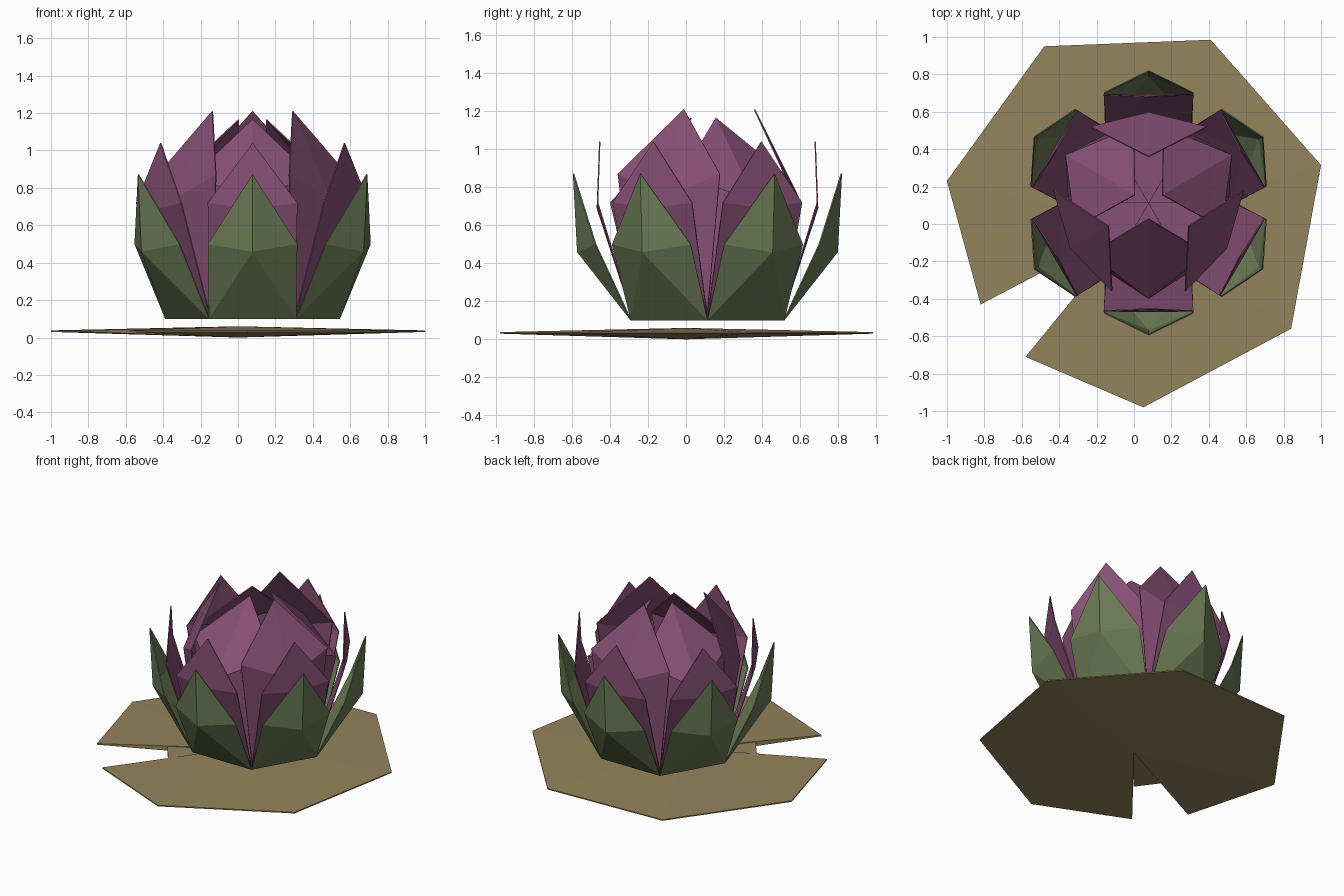
import bpy, bmesh, math
from mathutils import Vector

if "Cube" in bpy.data.objects:
    bpy.data.objects.remove(bpy.data.objects["Cube"])

def material(name, rgb):
    m = bpy.data.materials.new(name)
    m.diffuse_color = (*rgb, 1)
    m.use_nodes = True
    m.node_tree.nodes["Principled BSDF"].inputs["Base Color"].default_value = m.diffuse_color
    return m

TAN = material("dry_tan", (0.295, 0.230, 0.108))
GREEN = material("sepal_green", (0.15, 0.195, 0.092))
PURPLE = material("petal_purple", (0.245, 0.08, 0.18))

def make(name, bm, mat, recalc=True):
    if recalc:
        bmesh.ops.recalc_face_normals(bm, faces=bm.faces)
    me = bpy.data.meshes.new(name)
    bm.to_mesh(me)
    bm.free()
    me.materials.append(mat)
    ob = bpy.data.objects.new(name, me)
    bpy.context.collection.objects.link(ob)
    return ob

# Lily pad: shallow double cone with a wedge notch
rim = [(-0.82, -0.43), (-1.0, 0.23), (-0.48, 0.95), (0.41, 0.985),
       (1.0, 0.315), (0.84, -0.56), (0.05, -0.98), (-0.58, -0.71)]
bm = bmesh.new()
top = [bm.verts.new((x, y, 0.038)) for x, y in rim]
bot = [bm.verts.new((x, y, 0.030)) for x, y in rim]
ct, cb = bm.verts.new((0, 0, 0.06)), bm.verts.new((0, 0, 0))
for i in range(len(rim) - 1):
    bm.faces.new((ct, top[i + 1], top[i]))
    bm.faces.new((cb, bot[i], bot[i + 1]))
    bm.faces.new((top[i], top[i + 1], bot[i + 1], bot[i]))
for i in (0, -1):
    bm.faces.new((ct, top[i], bot[i], cb))
make("lily_pad", bm, TAN)

# Web closing the inner half of the notch
bm = bmesh.new()
tri = [(0, 0), (-0.41, -0.215), (-0.30, -0.365)]
lo = [bm.verts.new((x, y, 0.018)) for x, y in tri]
hi = [bm.verts.new((x, y, 0.046)) for x, y in tri]
bm.faces.new(lo)
bm.faces.new(hi)
for i in range(3):
    j = (i + 1) % 3
    bm.faces.new((lo[i], lo[j], hi[j], hi[i]))
make("notch_web", bm, TAN)

# Flower rings: thin petals facing the flower's heart
CENTRE = Vector((0.078, 0.113, 0))

def ring(name, angles, base, shoulder, belly, tip, mat):
    """base and shoulder are (radius, half width, z); belly and tip are (radius, z)"""
    bm = bmesh.new()
    for deg in angles:
        a = math.radians(deg)
        out = Vector((math.cos(a), math.sin(a), 0))
        side = Vector((-out.y, out.x, 0))

        def v(r, t, z):
            return bm.verts.new(CENTRE + out * r + side * t + Vector((0, 0, z)))
        bl, br = v(base[0], base[1], base[2]), v(base[0], -base[1], base[2])
        sl = v(shoulder[0], shoulder[1], shoulder[2])
        sr = v(shoulder[0], -shoulder[1], shoulder[2])
        m, t, c = v(belly[0], 0, belly[1]), v(tip[0], 0, tip[1]), v(0, 0, base[2])
        for f in ((c, br, bl), (bl, br, m), (bl, m, sl), (br, sr, m), (sl, m, t), (sr, t, m)):
            bm.faces.new(f)
    ob = make(name, bm, mat, recalc=False)
    s = ob.modifiers.new("thickness", 'SOLIDIFY')
    s.thickness = 0.007
    s.offset = 0

six = [30 + 60 * i for i in range(6)]
ring("green_sepals", six, (0.403, 0.233, 0.103), (0.588, 0.238, 0.50), (0.683, 0.46), (0.705, 0.873), GREEN)
ring("outer_petals", six, (0.393, 0.227, 0.115), (0.578, 0.24, 0.72), (0.58, 0.69), (0.567, 1.04), PURPLE)
ring("tall_petals", (90, 210, 330), (0.38, 0.218, 0.125), (0.405, 0.31, 0.87), (0.482, 0.74), (0.247, 1.21), PURPLE)
ring("inner_petals", (30, 150, 270), (0.37, 0.212, 0.135), (0.271, 0.31, 0.87), (0.51, 0.72), (0.085, 1.165), PURPLE)
